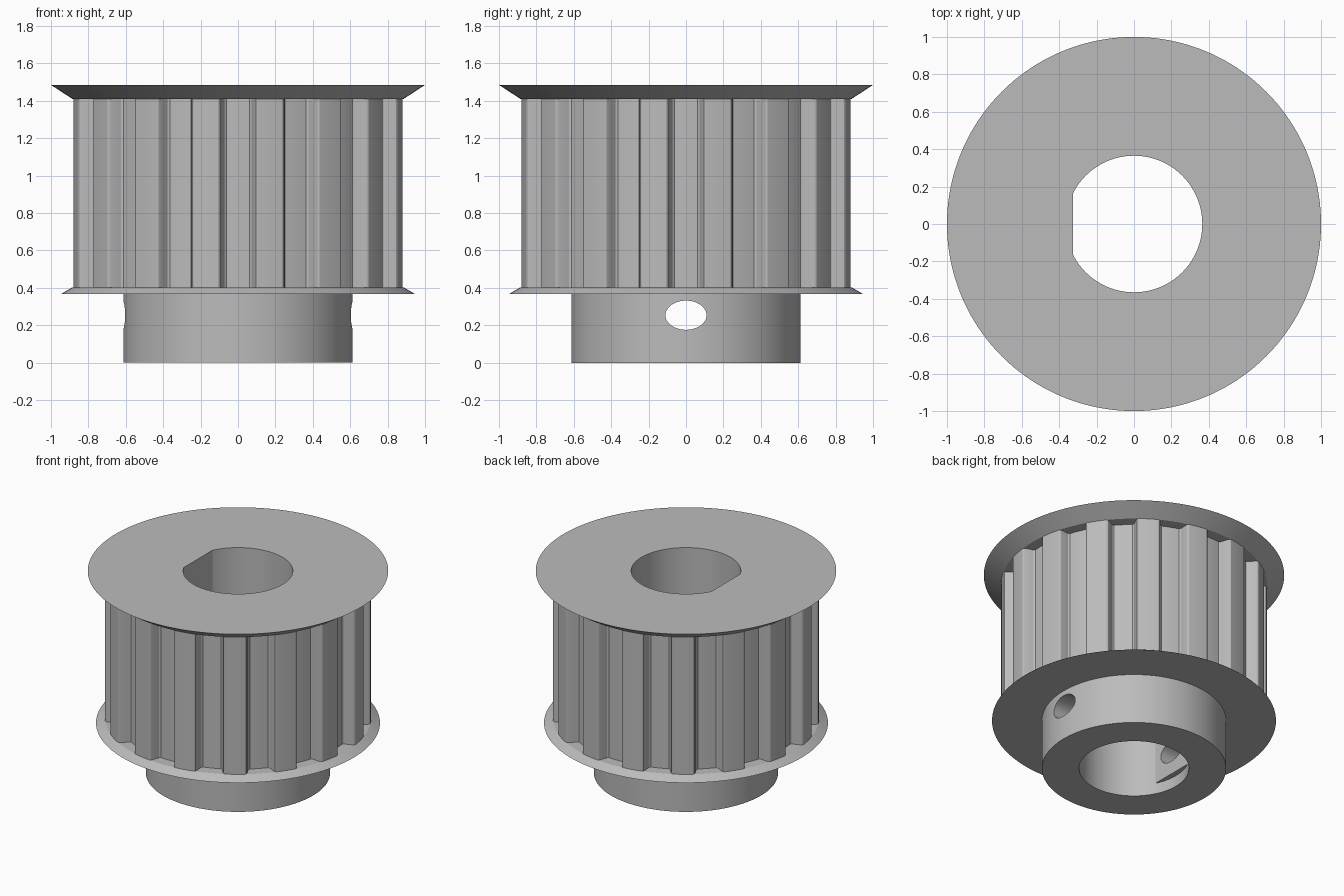
import bpy, bmesh, math

cube = bpy.data.objects.get("Cube")
if cube:
    bpy.data.objects.remove(cube, do_unlink=True)

GREY = (0.5, 0.5, 0.5, 1)
mat = bpy.data.materials.new("machined_grey")
mat.use_nodes = True
mat.diffuse_color = GREY
mat.node_tree.nodes["Principled BSDF"].inputs["Base Color"].default_value = GREY

TEETH = 16
PITCH = 360 / TEETH
BORE, FLAT_X = 0.365, 0.325
# Half groove: degrees from the groove centre, radius
GROOVE = [(0, 0.806), (4.4, 0.806), (5.1, 0.815), (5.9, 0.866), (6.3, 0.88), (6.9, 0.886), (PITCH / 2, 0.886)]


def circle(r):
    return lambda a: r


def bore_flat(a):
    # D-shaped bore, flat on the -x side
    c = math.cos(math.radians(a))
    return min(BORE, -FLAT_X / c) if c < 0 else BORE


def tooth(a):
    # Radius of the toothed outline at an angle
    d = abs((a + PITCH / 2) % PITCH - PITCH / 2)
    for (a0, r0), (a1, r1) in zip(GROOVE, GROOVE[1:]):
        if d <= a1 + 1e-6:
            return r0 + (r1 - r0) * (d - a0) / (a1 - a0)
    return GROOVE[-1][1]


# Shared angles: regular steps, tooth corners and bore flat corners
corner = math.degrees(math.acos(FLAT_X / BORE))
angles = {180 - corner, 180 + corner}
for k in range(TEETH):
    for d, _ in GROOVE + [(2.2, 0), (9, 0)]:
        angles |= {round((k * PITCH + s * d) % 360, 4) for s in (1, -1)}
angles = sorted(angles)


def finish(ob):
    bpy.ops.object.select_all(action="DESELECT")
    ob.select_set(True)
    bpy.context.view_layer.objects.active = ob
    bpy.ops.object.shade_smooth_by_angle(angle=math.radians(25))


def ring(name, section):
    """Closed ring whose cross-section is a list of (radius function, z)."""
    bm = bmesh.new()
    loops = []
    for radius, z in section:
        loops.append([bm.verts.new((radius(a) * math.cos(math.radians(a)),
                                    radius(a) * math.sin(math.radians(a)), z)) for a in angles])
    n = len(angles)
    for lo, hi in zip(loops, loops[1:] + loops[:1]):
        for i in range(n):
            j = (i + 1) % n
            bm.faces.new((lo[i], lo[j], hi[j], hi[i]))
    bmesh.ops.remove_doubles(bm, verts=bm.verts, dist=1e-5)
    bmesh.ops.recalc_face_normals(bm, faces=bm.faces)
    mesh = bpy.data.meshes.new(name)
    bm.to_mesh(mesh)
    bm.free()
    mesh.materials.append(mat)
    ob = bpy.data.objects.new(name, mesh)
    bpy.context.collection.objects.link(ob)
    return ob


# Hub, with a short round lead-in below the bore flat
hub = ring("hub", [(circle(BORE), 0), (circle(0.613), 0), (circle(0.613), 0.368),
                   (bore_flat, 0.368), (bore_flat, 0.08), (circle(BORE), 0.08)])
lower_flange = ring("lower_flange", [(bore_flat, 0.368), (circle(0.945), 0.368),
                                     (circle(0.885), 0.403), (bore_flat, 0.403)])
toothed_body = ring("toothed_body", [(bore_flat, 0.403), (tooth, 0.403),
                                     (tooth, 1.41), (bore_flat, 1.41)])
upper_flange = ring("upper_flange", [(bore_flat, 1.41), (circle(0.885), 1.41),
                                     (circle(1.0), 1.485), (bore_flat, 1.485)])

# Oval set-screw hole through both sides of the hub
bpy.ops.mesh.primitive_cylinder_add(vertices=48, radius=1, depth=2,
                                    location=(0, 0, 0.254), rotation=(0, math.pi / 2, 0))
cutter = bpy.context.object
cutter.name = "screw_hole_cutter"
cutter.scale = (0.078, 0.11, 1)
cutter.data.materials.append(mat)
cut = hub.modifiers.new("screw_hole", "BOOLEAN")
cut.operation = "DIFFERENCE"
cut.solver = "EXACT"
cut.object = cutter
bpy.context.view_layer.objects.active = hub
bpy.ops.object.modifier_apply(modifier=cut.name)
bpy.data.objects.remove(cutter, do_unlink=True)

for part in (hub, lower_flange, toothed_body, upper_flange):
    finish(part)
